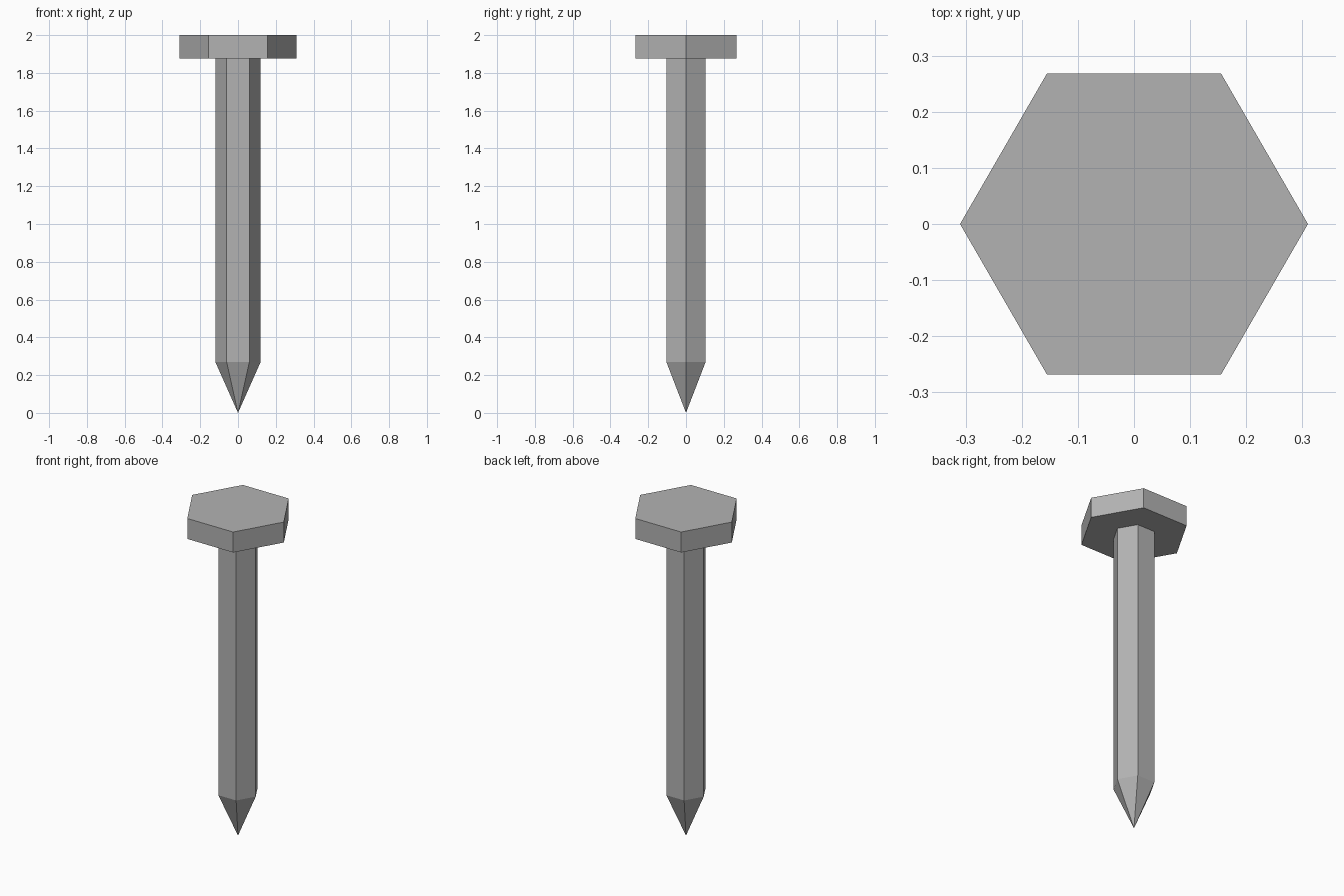
import bpy
import bmesh
from math import cos, sin, tau

SIDES = 6

cube = bpy.data.objects.get("Cube")
if cube:
    bpy.data.objects.remove(cube, do_unlink=True)

# Single plain steel colour
steel = bpy.data.materials.new("steel_grey")
steel.use_nodes = True
colour = (0.45, 0.45, 0.45, 1)
steel.diffuse_color = colour
steel.node_tree.nodes["Principled BSDF"].inputs["Base Color"].default_value = colour


def hex_solid(name, profile):
    """Closed six-sided solid from (radius, height) pairs, bottom to top."""
    bm = bmesh.new()
    rings = []
    for radius, z in profile:
        count = SIDES if radius else 1
        rings.append([bm.verts.new((radius * cos(tau * i / SIDES),
                                    radius * sin(tau * i / SIDES), z))
                      for i in range(count)])
    for low, high in zip(rings, rings[1:]):
        for i in range(SIDES):
            j = (i + 1) % SIDES
            if len(low) == 1:
                bm.faces.new((low[0], high[j], high[i]))
            else:
                bm.faces.new((low[i], low[j], high[j], high[i]))
    for cap in (rings[0], rings[-1]):
        if len(cap) > 1:
            bm.faces.new(cap)
    bmesh.ops.recalc_face_normals(bm, faces=bm.faces)
    mesh = bpy.data.meshes.new(name)
    bm.to_mesh(mesh)
    bm.free()
    mesh.materials.append(steel)
    obj = bpy.data.objects.new(name, mesh)
    bpy.context.collection.objects.link(obj)
    return obj


# Pointed shaft, sunk slightly into the head
hex_solid("shaft", [(0, 0), (0.12, 0.27), (0.12, 1.9)])

# Flat hexagonal head
hex_solid("head", [(0.31, 1.875), (0.31, 2)])
